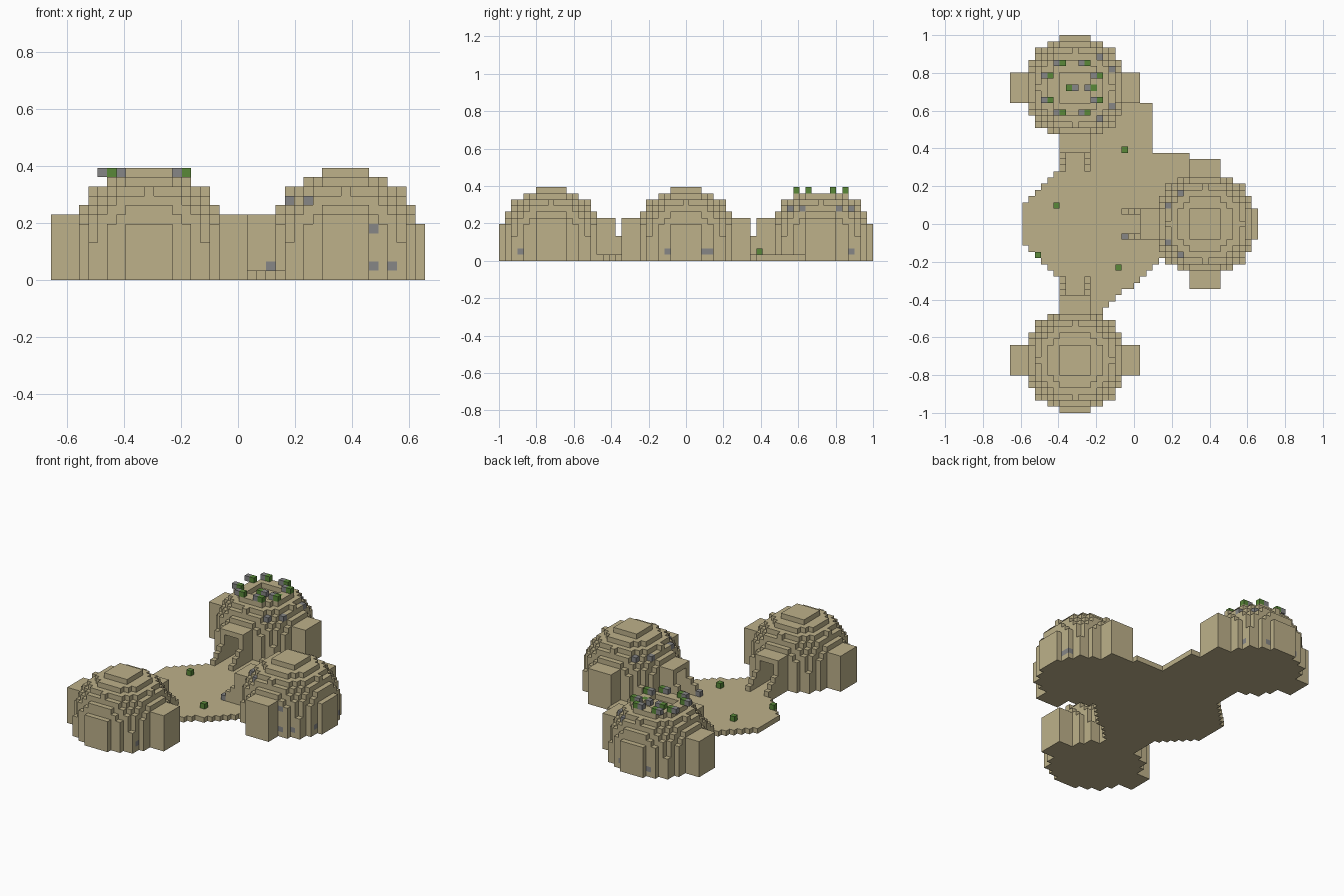
import bpy
import bmesh

cube = bpy.data.objects.get("Cube")
if cube:
    bpy.data.objects.remove(cube)

CELL = 2 / 61
TAN, STONE, GREEN = 0, 1, 2


def make_material(name, rgb):
    m = bpy.data.materials.new(name)
    m.use_nodes = True
    m.diffuse_color = (*rgb, 1)
    bsdf = m.node_tree.nodes["Principled BSDF"]
    bsdf.inputs["Base Color"].default_value = (*rgb, 1)
    bsdf.inputs["Roughness"].default_value = 0.9
    return m


materials = [make_material("sandstone", (0.51, 0.44, 0.255)),
             make_material("grey stone", (0.24, 0.24, 0.24)),
             make_material("leaf green", (0.10, 0.25, 0.04))]

cells = {}  # (i, j, k) -> (part, colour)


def put(i, j, k, part, colour=TAN):
    cells[(i, j, k)] = (part, colour)


# Thin plaza joining the three huts
for i in range(2, 29):
    if i < 8:
        low, high = 29 - i, 31 + i
    else:
        low = 16 if i < 14 else round(16 + 0.9 * (i - 14))
        high = 49 if i < 23 else 41
    for j in range(low, high + 1):
        put(i, j, 0, "plaza")


def in_ball(u, v, k, radius):
    return u * u + v * v + max(0, k - 3) ** 2 <= radius * radius


def hut_cell(u, v, k, crater):
    """True where a hut is solid; u points to its doorway."""
    side = abs(v)
    passage = 0 <= u <= 10 and side <= 1 and 1 <= k <= 5
    room = k >= 1 and in_ball(u, v, k, 5.5)
    if passage or room:
        return False
    if crater and (k == 11 or (k == 10 and u * u + v * v <= 8)):
        return False
    dome = in_ball(u, v, k, 8.5)
    side_wing = side <= 10 and abs(u) <= 2 and k <= 6
    porch = 0 <= u <= 10 and side <= 2 and k <= 6
    step_wall = 11 <= u <= 13 and side == 2 and k < 15 - u
    return dome or side_wing or porch or step_wall


def hut(name, ci, cj, fx, fy, crater=False):
    for u in range(-10, 14):
        for v in range(-10, 11):
            for k in range(12):
                if hut_cell(u, v, k, crater):
                    put(ci + u * fx - v * fy, cj + u * fy + v * fx, k, name)


hut("back_hut", 10, 52, 0, -1, crater=True)
hut("front_hut", 10, 8, 0, 1)
hut("left_hut", 31, 30, -1, 0)

# Grey stones set into the walls
for s in (-1, 1):
    for a, b in ((4, 5), (6, 3)):
        put(10 + a, 52 + s * b, 8, "back_hut", STONE)
        put(31 - a, 30 + s * b, 8, "left_hut", STONE)
    put(10 + 3 * s, 59, 1, "back_hut", STONE)
for a, b, k in ((3, -7, 5), (3, -7, 1), (5, -6, 1), (7, 3, 1), (7, 4, 1),
                (7, -3, 1), (-8, -2, 1), (-13, -2, 1)):
    put(31 + a, 30 + b, k, "left_hut", STONE)
put(16, 3, 1, "front_hut", STONE)
put(16, 57, 1, "back_hut", STONE)

# Crown of paired stone and leaf blocks around the open roof
for a, b in ((2, 4), (4, 2)):
    for sx in (-1, 1):
        for sy in (-1, 1):
            put(10 + sx * a, 52 + sy * b, 11, "crown_plants", GREEN)
            put(9 + sx * a, 52 + sy * b, 11, "crown_stones", STONE)
for a, colour in ((-1, GREEN), (0, STONE), (2, STONE), (3, GREEN)):
    put(10 + a, 52, 10, "crater_blocks", colour)

# Shrubs on the plaza
for i, j in ((18, 42), (7, 33), (4, 25), (17, 23)):
    put(i, j, 1, "shrubs", GREEN)


def face_corners(cell, axis, sign):
    b, c = (axis + 1) % 3, (axis + 2) % 3
    ring = ((0, 0), (1, 0), (1, 1), (0, 1))
    for p, q in (ring if sign > 0 else ring[::-1]):
        corner = list(cell)
        corner[axis] += sign > 0
        corner[b] += p
        corner[c] += q
        yield tuple(corner)


def build(part):
    """Mesh the exposed faces of every cell in one part."""
    bm = bmesh.new()
    verts = {}
    for cell, (owner, colour) in cells.items():
        if owner != part:
            continue
        for axis in range(3):
            for sign in (-1, 1):
                near = list(cell)
                near[axis] += sign
                if tuple(near) in cells:
                    continue
                loop = []
                for c in face_corners(cell, axis, sign):
                    if c not in verts:
                        verts[c] = bm.verts.new(((c[0] - 20) * CELL,
                                                 (c[1] - 30.5) * CELL,
                                                 c[2] * CELL))
                    loop.append(verts[c])
                bm.faces.new(loop).material_index = colour
    mesh = bpy.data.meshes.new(part)
    bm.to_mesh(mesh)
    bm.free()
    for m in materials:
        mesh.materials.append(m)
    bpy.context.collection.objects.link(bpy.data.objects.new(part, mesh))


for part in sorted({owner for owner, _ in cells.values()}):
    build(part)
